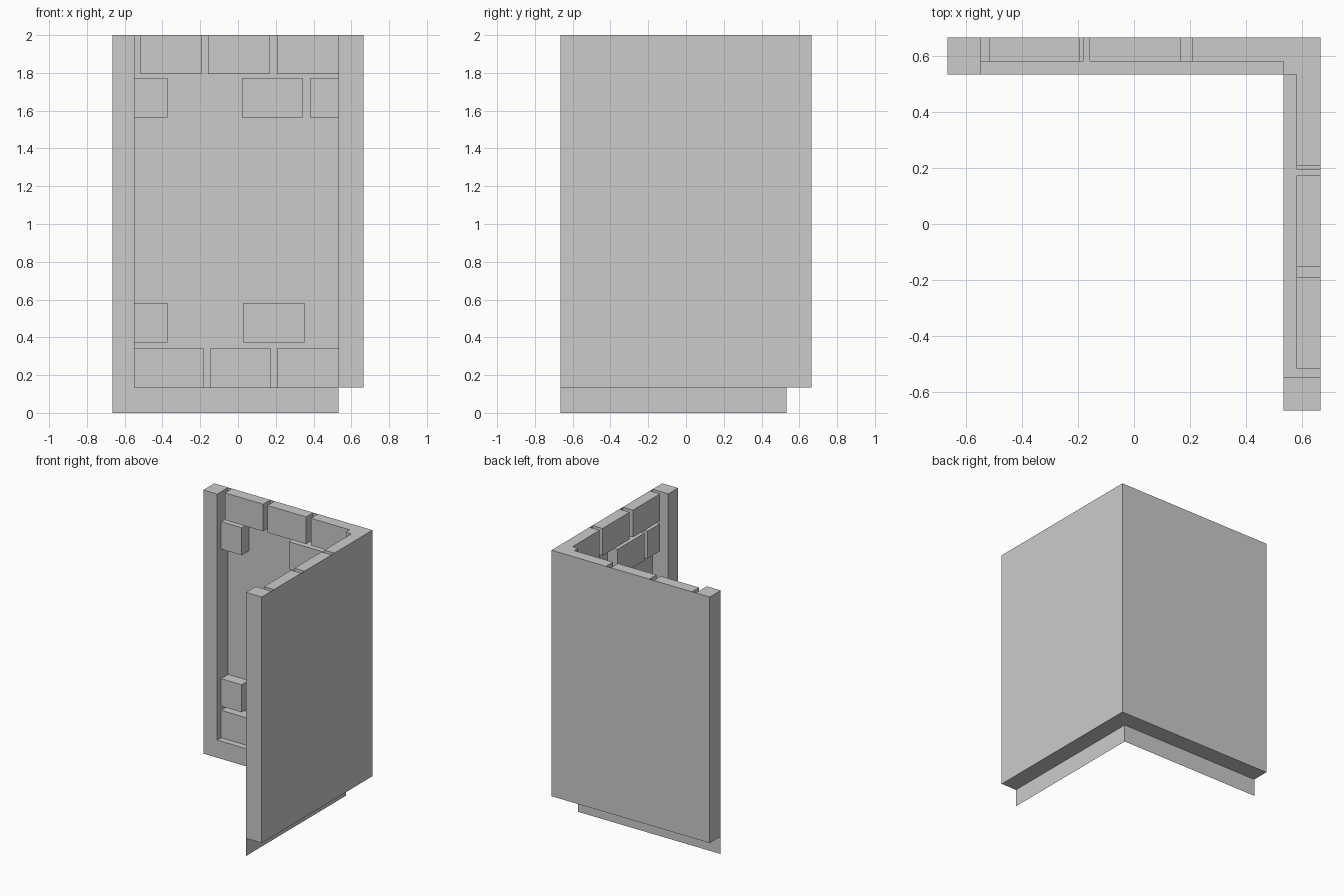
import bpy

if "Cube" in bpy.data.objects:
    bpy.data.objects.remove(bpy.data.objects["Cube"])

OUT, INN, FACE, END = 0.664, 0.532, 0.579, -0.547   # outer, inner, brick face, pillar edge
BASE, TOP = 0.134, 2.0
SHIFT = 0.015                                       # offset of the rotated brick pattern


def make(name, verts, faces):
    me = bpy.data.meshes.new(name)
    me.from_pydata(verts, [], faces)
    me.update()
    ob = bpy.data.objects.new(name, me)
    bpy.context.collection.objects.link(ob)
    return ob


def box(name, x, y, z, skip=()):
    """Box with the named hidden sides left open."""
    v = [(a, b, c) for c in z for b in y for a in x]
    sides = {'-z': (0, 2, 3, 1), '+z': (4, 5, 7, 6), '-y': (0, 1, 5, 4),
             '+y': (2, 6, 7, 3), '-x': (0, 4, 6, 2), '+x': (1, 3, 7, 5)}
    return make(name, v, [f for k, f in sides.items() if k not in skip])


# Thin outer skin of both walls
make("outer_walls",
     [(x, y, z) for z in (BASE, TOP) for x, y in ((-OUT, OUT), (OUT, OUT), (OUT, -OUT))],
     [(1, 0, 3, 4), (2, 1, 4, 5)])

# L-shaped ledge under the walls
make("bottom_ledge",
     [(x, y, BASE) for x, y in ((-OUT, OUT), (OUT, OUT), (OUT, -OUT),
                                (INN, -OUT), (INN, INN), (-OUT, INN))],
     [(0, 1, 4, 5), (1, 2, 3, 4)])

# Thin skirting strip down to the floor
make("skirting",
     [(x, y, z) for z in (0, BASE) for x, y in ((-OUT, INN), (INN, INN), (INN, -OUT))],
     [(0, 1, 4, 3), (1, 2, 5, 4)])

# End pillars and inner corner post
box("back_pillar", (-OUT, END), (INN, OUT), (BASE, TOP), ('+y', '-z'))
box("right_pillar", (INN, OUT), (-OUT, END), (BASE, TOP), ('+x', '-z'))
box("corner_post", (INN, OUT), (INN, OUT), (BASE, TOP), ('+x', '+y', '-z'))

# Exposed bricks: (height range, spans along the wall)
rows = [
    ((BASE, 0.342), [(END, -0.18), (-0.148, 0.175), (0.206, 0.53)]),
    ((0.373, 0.582), [(END, -0.374), (0.027, 0.351)]),
    ((1.565, 1.773), [(END, -0.374), (0.021, 0.345), (0.381, 0.53)]),
    ((1.794, TOP), [(-0.516, -0.194), (-0.158, 0.166), (0.206, 0.53)]),
]
for r, (z, spans) in enumerate(rows):
    under = ('-z',) if r == 0 else ()
    for i, (a, b) in enumerate(spans):
        # back wall brick, last one meets the corner post
        hide = (('-x',) if a == END else ()) + (('+x',) if b == 0.53 else ())
        box(f"back_brick_{r}_{i}", (a, INN if b == 0.53 else b), (FACE, OUT), z,
            ('+y',) + under + hide)
        # same pattern turned a quarter for the right wall
        hi = INN if i == 0 else SHIFT - a
        if i == 0:
            hide = ('+y',)
        else:
            hide = ()
        box(f"right_brick_{r}_{i}", (FACE, OUT), (SHIFT - b, hi), z,
            ('+x',) + under + hide)
